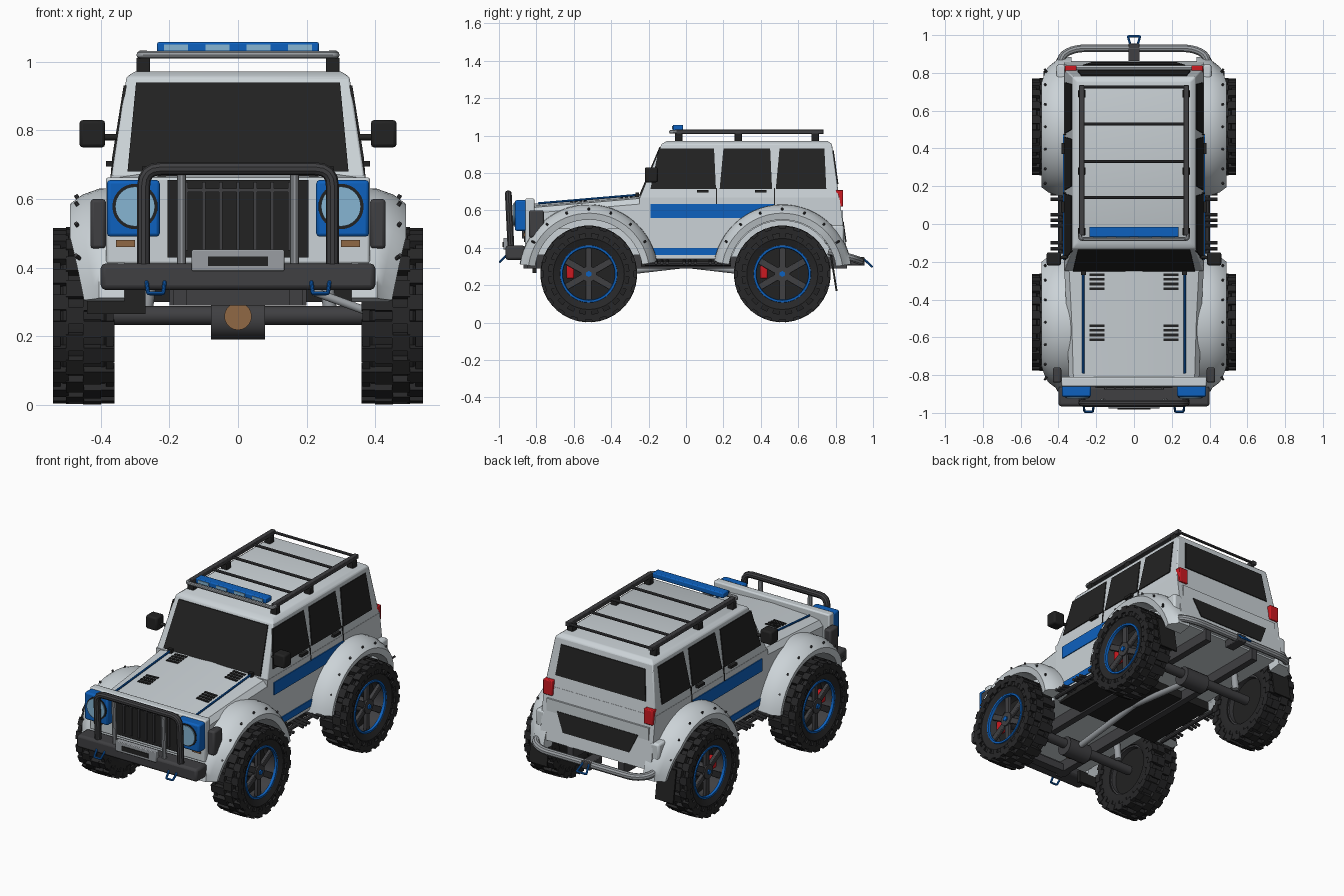
import bpy, bmesh
from math import sin, cos, pi, radians
from mathutils import Vector, Matrix

if "Cube" in bpy.data.objects:
    bpy.data.objects.remove(bpy.data.objects["Cube"])

COLOURS = dict(body=(.6, .65, .68), blue=(.004, .12, .52), glass=(.016, .016, .016),
               tyre=(.02, .02, .021), trim=(.05, .05, .054), steel=(.32, .34, .36),
               lens=(.24, .46, .65), red=(.6, .01, .015), amber=(.28, .14, .06))
MATS = {}
for key, rgb in COLOURS.items():
    m = bpy.data.materials.new(key + " paint")
    m.use_nodes = True
    m.diffuse_color = (*rgb, 1)
    m.node_tree.nodes["Principled BSDF"].inputs["Base Color"].default_value = (*rgb, 1)
    MATS[key] = m


def add(name, mesh, mat, mirror=False, bevel=0):
    mesh.materials.clear()
    mesh.materials.append(MATS[mat])
    mesh.shade_smooth()
    mesh.set_sharp_from_angle(angle=radians(35))
    ob = bpy.data.objects.new(name, mesh)
    bpy.context.collection.objects.link(ob)
    if bevel:
        b = ob.modifiers.new("soft edges", 'BEVEL')
        b.width, b.segments = bevel, 2
    if mirror:
        ob.modifiers.new("both sides", 'MIRROR')
    return ob


def from_bm(name, bm, mat, mirror=False, bevel=0):
    bmesh.ops.recalc_face_normals(bm, faces=bm.faces)
    mesh = bpy.data.meshes.new(name)
    bm.to_mesh(mesh)
    bm.free()
    return add(name, mesh, mat, mirror, bevel)


def skin(name, rings, mat, mirror=False, bevel=0, closed=False):
    """Join a row of closed rings with quads, capped unless closed."""
    bm = bmesh.new()
    vs = [[bm.verts.new(p) for p in ring] for ring in rings]
    n = len(vs[0])
    pairs = list(zip(vs, vs[1:])) + ([(vs[-1], vs[0])] if closed else [])
    for a, b in pairs:
        for i in range(n):
            j = (i + 1) % n
            bm.faces.new((a[i], a[j], b[j], b[i]))
    if not closed:
        bm.faces.new(vs[0])
        bm.faces.new(vs[-1])
    return from_bm(name, bm, mat, mirror, bevel)


def rect(x, y, z):
    return [(x[0], y[0], z), (x[1], y[0], z), (x[1], y[1], z), (x[0], y[1], z)]


def box(name, x, y, z, mat, mirror=False, bevel=0):
    return skin(name, [rect(x, y, z[0]), rect(x, y, z[1])], mat, mirror, bevel)


def mid(name, half, y, z, mat, bevel=0):
    return box(name, (-half, half), y, z, mat, False, bevel)


def plate(name, pts, place, mat, mirror=False):
    return skin(name, [[place(u, v, o) for u, v in pts] for o in (-.004, .005)], mat, mirror)


def lathe(name, profile, y, z, mat, mirror=True, segs=40):
    ring = lambda a: [(x, y + r * cos(a), z + r * sin(a)) for x, r in profile]
    return skin(name, [ring(2 * pi * i / segs) for i in range(segs)], mat, mirror, closed=True)


def rod(name, a, b, r, mat, mirror=False, segs=20):
    a, b = Vector(a), Vector(b)
    bm = bmesh.new()
    bmesh.ops.create_cone(bm, cap_ends=True, segments=segs, radius1=r, radius2=r, depth=(b - a).length)
    turn = (b - a).to_track_quat('Z', 'Y').to_matrix().to_4x4()
    bm.transform(Matrix.Translation((a + b) / 2) @ turn)
    return from_bm(name, bm, mat, mirror)


def tube(name, path, r, mat, mirror=False, corner=.05):
    """Bent pipe with rounded corners."""
    p = [Vector(q) for q in path]
    pts = [p[0]]
    for a, b, c in zip(p, p[1:], p[2:]):
        s = b + (a - b).normalized() * min(corner, (a - b).length * .45)
        e = b + (c - b).normalized() * min(corner, (c - b).length * .45)
        pts += [s.lerp(b, t).lerp(b.lerp(e, t), t) for t in (0, .25, .5, .75, 1)]
    pts.append(p[-1])
    cu = bpy.data.curves.new(name, 'CURVE')
    cu.dimensions, cu.bevel_depth, cu.bevel_resolution, cu.use_fill_caps = '3D', r, 3, True
    sp = cu.splines.new('POLY')
    sp.points.add(len(pts) - 1)
    for q, v in zip(sp.points, pts):
        q.co = (*v, 1)
    tmp = bpy.data.objects.new(name + " path", cu)
    bpy.context.collection.objects.link(tmp)
    dg = bpy.context.evaluated_depsgraph_get()
    mesh = bpy.data.meshes.new_from_object(tmp.evaluated_get(dg))
    bpy.data.objects.remove(tmp)
    return add(name, mesh, mat, mirror)


# Surfaces that plates are laid on
def on_side(y, z, o): return (.37 - max(0, z - .67) * .16 + o, y, z)
def on_rear(x, z, o): return (x, .82 + .14 * (.67 - z) + o, z)
def on_screen(x, z, o): return (x, -.25 + .42 * (z - .67) - o, z)
def hood_z(y): return .635 + (y + .82) * .085
def on_hood(x, y, o): return (x, y, hood_z(y) - .043 * abs(x) + o)


FRONT, REAR, AXLE = -.52, .515, .26

# Lower body with rear wheel arches
arc = [(REAR + .285 * cos(radians(a)), AXLE + .285 * sin(radians(a))) for a in range(20, 161, 10)]
side = [(-.24, .34), (-.25, .67), (.82, .67), (.863, .36), (.79, .36)] + arc + [(.22, .34)]
skin("lower_body", [[(x, y, z) for y, z in side] for x in (-.37, .37)], "body")
mid("rear_floor", .34, (.2, .84), (.35, .6), "body")
mid("engine_bay", .33, (-.83, -.22), (.36, .6), "body")

# Cabin and roof
skin("cabin", [rect((-.37, .37), (-.25, .82), .66), rect((-.325, .325), (-.13, .78), .955),
               rect((-.3, .3), (-.1, .755), .972)], "body", bevel=.006)
plate("windscreen", [(-.322, .68), (.322, .68), (.297, .94), (-.297, .94)], on_screen, "glass")
for name, w in dict(front=(-.19, -.145, .15, .16), middle=(.18, .2, .45, .46), back=(.48, .5, .74, .75)).items():
    plate(name + "_side_window", [(w[0], .715), (w[1], .93), (w[2], .93), (w[3], .715)], on_side, "glass", True)
plate("rear_window", [(-.3, .74), (.3, .74), (.28, .92), (-.28, .92)], on_rear, "glass")
plate("tailgate_panel", [(-.22, .43), (.22, .43), (.27, .54), (-.27, .54)], on_rear, "glass")
plate("side_stripe", [(-.19, .56), (.47, .56), (.47, .635), (-.19, .635)], on_side, "blue", True)
plate("sill_stripe", [(-.2, .36), (.23, .36), (.23, .4), (-.2, .4)], on_side, "blue", True)
for y in (.16, .47):
    plate("door_seam", [(y, .62), (y + .006, .62), (y + .006, .72), (y, .72)], on_side, "glass", True)
    box("door_handle", (.365, .385), (y - .1, y - .04), (.695, .71), "glass", True)
box("tail_light", (.305, .365), (.8, .84), (.62, .71), "red", True, .005)
box("rear_corner_pod", (.35, .41), (.74, .845), (.42, .52), "body", True, .012)

# Hood
def hood_ring(y, w):
    h = hood_z(y)
    right = [(w, y, .5), (w, y, h - .05), (w * .93, y, h - .02), (w * .78, y, h - .012)]
    return right + [(0, y, h)] + [(-x, y, z) for x, y, z in reversed(right)]

skin("hood", [hood_ring(-.82, .345), hood_ring(-.5, .355), hood_ring(-.23, .37)], "body")
for y0 in (-.35, -.62):
    for i in range(4):
        y = y0 + i * .025
        plate("hood_vent", [(.155, y), (.235, y), (.235, y + .014), (.155, y + .014)], on_hood, "glass", True)
tube("hood_cable", [(.268, -.79, hood_z(-.79)), (.268, -.26, hood_z(-.26))], .006, "blue", True)
box("hood_catch", (.255, .28), (-.27, -.25), (.66, .695), "glass", True)

# Fenders
for label, cy, sign in (("front", FRONT, -1), ("rear", REAR, 1)):
    rings = []
    for a in range(8, 173, 6):
        t = radians(a)
        pull = .05 * max(0, 1 - a / 45)
        sec = [(.33, .29), (.48 - pull, .29), (.49 - pull, .325), (.455 - pull, .352), (.405, .37), (.33, .373)]
        rings.append([(x, cy + sign * r * cos(t), AXLE + r * sin(t)) for x, r in sec])
    skin(label + "_fender", rings, "body", True)
    for a in range(30, 151, 20):
        c, s = cos(radians(a)), sin(radians(a))
        rod("fender_rivet", (.46, cy + .33 * c, AXLE + .33 * s), (.473, cy + .352 * c, AXLE + .352 * s),
            .006, "trim", True, 8)
box("fender_lamp", (.385, .43), (-.84, -.76), (.455, .6), "trim", True, .01)

# Nose, grille and headlights
mid("nose_panel", .385, (-.86, -.81), (.41, .663), "body", .008)
mid("grille", .205, (-.867, -.855), (.43, .655), "glass")
for i in range(7):
    x = (i - 3) * .05
    box("grille_bar", (x - .005, x + .005), (-.877, -.86), (.45, .65), "trim")
mid("grille_crossbar", .16, (-.877, -.86), (.62, .63), "trim")
box("headlight_surround", (.228, .382), (-.915, -.85), (.49, .655), "blue", True, .01)
rod("headlight_ring", (.3, -.9, .578), (.3, -.918, .578), .066, "glass", True, 32)
rod("headlight_lens", (.3, -.9, .578), (.3, -.924, .578), .058, "lens", True, 32)
box("indicator", (.3, .355), (-.868, -.85), (.46, .48), "amber", True)

# Front bumper and bull bar
mid("front_bumper", .4, (-.965, -.86), (.335, .412), "trim", .014)
tube("bull_bar", [(.275, -.935, .38), (.275, -.95, .688), (-.275, -.95, .688), (-.275, -.935, .38)], .019, "trim")
tube("bull_bar_post", [(.165, -.935, .4), (.165, -.945, .67)], .013, "steel", True)
mid("bumper_plate", .135, (-.977, -.94), (.39, .452), "steel", .004)
mid("plate_slot", .088, (-.981, -.97), (.405, .432), "glass")
tube("front_hook", [(.212, -.95, .37), (.218, -.994, .325), (.262, -.994, .325), (.268, -.95, .37)],
     .006, "blue", True, .006)
box("front_guard", (-.44, -.27), (-.82, -.8), (.265, .34), "glass")

# Rear bumper, hitch and flaps
rear = [(.39, .76, .38), (.39, .89, .345), (.31, .93, .33)]
tube("rear_bumper", rear + [(-x, y, z) for x, y, z in reversed(rear)], .021, "steel")
mid("hitch", .03, (.84, .955), (.305, .35), "trim", .004)
tube("rear_hook", [(.02, .95, .34), (.032, .994, .3), (-.032, .994, .3), (-.02, .95, .34)], .006, "blue", corner=.006)
skin("mud_flap", [rect((.36, .48), (.8, .81), .17), rect((.36, .48), (.77, .78), .36)], "glass", True)

# Mirrors
box("mirror", (.387, .462), (-.22, -.15), (.75, .83), "glass", True, .01)
rod("mirror_stem", (.33, -.17, .78), (.4, -.18, .78), .009, "glass", True)

# Roof rack and light bar
box("rack_rail", (.262, .29), (-.06, .735), (1.008, 1.032), "trim", True, .003)
for y in (-.04, .28, .69):
    box("rack_foot", (.256, .296), (y - .02, y + .02), (.955, 1.012), "glass", True, .004)
for y in (.14, .33, .53, .725):
    tube("rack_crossbar", [(-.27, y, 1.02), (.27, y, 1.02)], .008, "trim")
tube("rack_front_bar", [(-.285, -.05, 1.02), (-.285, -.08, 1.02), (.285, -.08, 1.02), (.285, -.05, 1.02)],
     .011, "steel", corner=.02)
mid("light_bar", .236, (-.07, -.015), (1.025, 1.057), "blue", .006)
for x in (.06, .18):
    box("light_bar_lens", (x - .035, x + .035), (-.074, -.06), (1.033, 1.05), "lens", True)

# Side steps
tube("step_rail", [(.39, -.22, .315), (.39, .24, .315)], .013, "trim", True)
for y in (-.13, .02, .16):
    for dy in (-.03, 0, .03):
        tube("step_bar", [(.35, y + dy, .33), (.442, y + dy, .318)], .009, "trim", True)

# Chassis, axles and drivetrain
mid("floor_pan", .35, (-.24, .24), (.3, .36), "glass")
box("chassis_rail", (.15, .19), (-.87, .86), (.29, .37), "trim", True)
mid("front_crossmember", .2, (-.85, -.8), (.29, .335), "trim")
for y in (FRONT, REAR):
    rod("axle", (-.4, y, AXLE), (.4, y, AXLE), .028, "trim")
    rod("differential", (-.078, y, .246), (.078, y, .246), .056, "trim")
    rod("drive_shaft", (0, y, .25), (0, 0, .31), .018, "steel")
    rod("shock_absorber", (.27, y + .06, AXLE), (.24, y + .06, .5), .02, "steel", True)
rod("differential_cover", (0, FRONT - .04, .258), (0, FRONT - .062, .258), .04, "amber")
rod("steering_link", (.22, FRONT - .08, .33), (.37, FRONT - .08, .275), .012, "steel")

# Wheels
TYRE = [(.38, .15), (.365, .19), (.372, .222), (.39, .236), (.51, .236), (.526, .222), (.533, .19), (.518, .155)]
for y in (FRONT, REAR):
    lathe("tyre", TYRE, y, AXLE, "tyre")
    bm = bmesh.new()
    for i in range(40):
        spin = Matrix.Translation((0, y, AXLE)) @ Matrix.Rotation(2 * pi * i / 40, 4, 'X')
        odd = i % 2
        # Staggered tread blocks, then long shoulder lugs on every second step
        blocks = [((.425 if odd else .475), .243, (.052, .05, .03))]
        blocks += [(x, .235, (.045, .045, .04)) for x in (.383, .517)] if odd else \
                  [(x, .218, (.022, .032, .05)) for x in (.374, .528)]
        for x, r, size in blocks:
            move = Matrix.Translation((x, 0, r)) @ Matrix.Diagonal((*size, 1))
            bmesh.ops.create_cube(bm, size=1, matrix=spin @ move)
    from_bm("tread", bm, "tyre", True)
    lathe("rim_barrel", [(.39, .14), (.39, .158), (.518, .158), (.518, .145)], y, AXLE, "trim")
    lathe("rim_ring", [(.51, .138), (.51, .155), (.524, .152), (.524, .141)], y, AXLE, "blue")
    rod("brake_disc", (.42, y, AXLE), (.445, y, AXLE), .142, "glass", True, 32)
    bm = bmesh.new()
    for i in range(6):
        spin = Matrix.Translation((0, y, AXLE)) @ Matrix.Rotation(pi * i / 3, 4, 'X')
        bmesh.ops.create_cube(bm, size=1, matrix=spin @ Matrix.Translation((.495, 0, .085)) @ Matrix.Diagonal((.02, .036, .12, 1)))
    from_bm("spokes", bm, "trim", True, .004)
    rod("hub", (.44, y, AXLE), (.512, y, AXLE), .042, "trim", True)
    rod("hub_cap", (.5, y, AXLE), (.52, y, AXLE), .016, "blue", True, 6)
    box("brake_caliper", (.44, .484), (y - .12, y - .078), (.235, .305), "red", True, .008)
